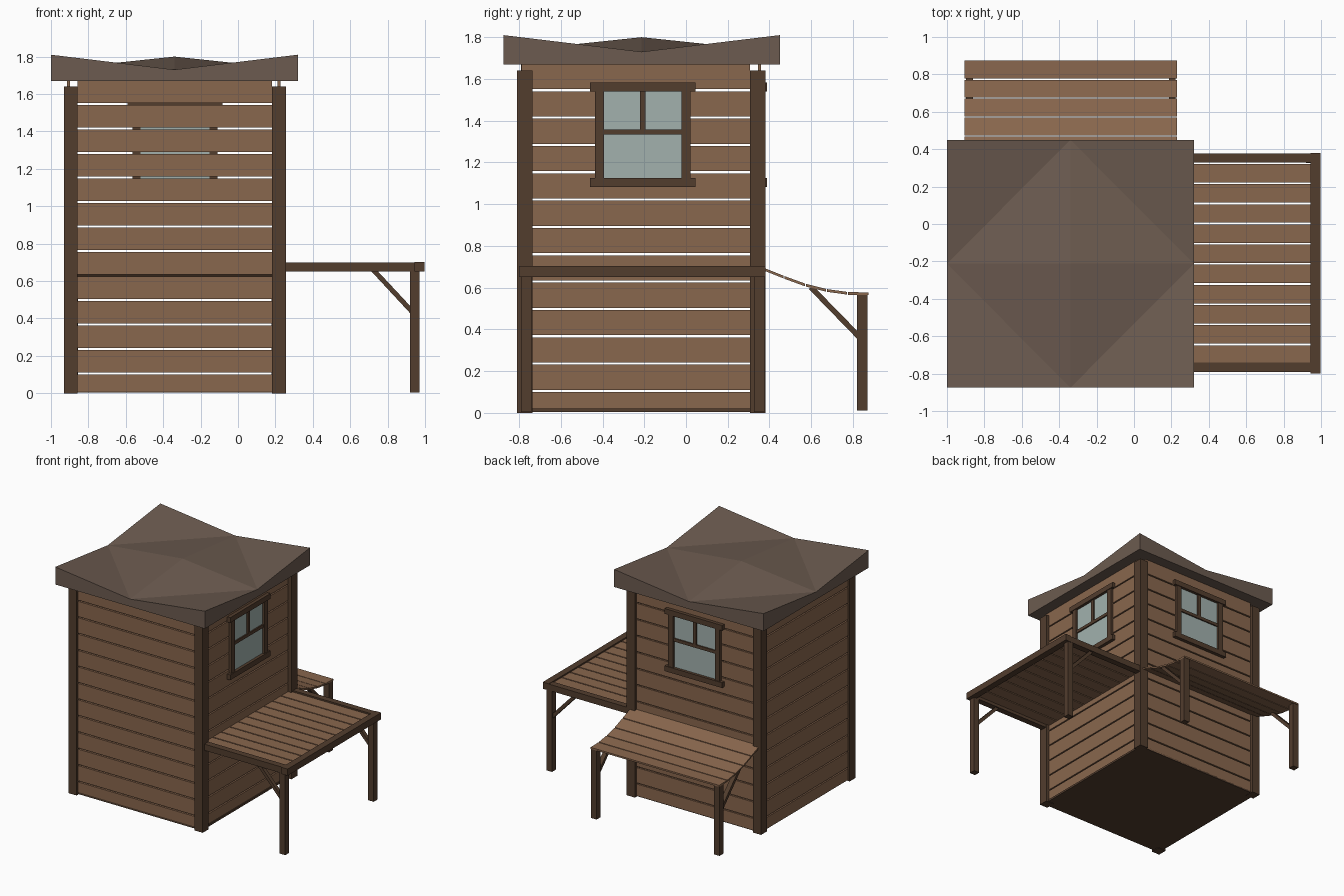
import bpy, bmesh
from mathutils import Matrix, Vector

if "Cube" in bpy.data.objects:
    bpy.data.objects.remove(bpy.data.objects["Cube"])


def material(name, rgb):
    m = bpy.data.materials.new(name)
    m.diffuse_color = (*rgb, 1)
    m.use_nodes = True
    m.node_tree.nodes["Principled BSDF"].inputs["Base Color"].default_value = m.diffuse_color
    return m


PLANK = material("plank_wood", (0.25, 0.135, 0.075))
DARK = material("dark_wood", (0.085, 0.047, 0.027))
ROOF = material("roof_cover", (0.15, 0.105, 0.08))
GLASS = material("window_glass", (0.36, 0.44, 0.42))


def make(name, bm, mat):
    bmesh.ops.recalc_face_normals(bm, faces=bm.faces)
    me = bpy.data.meshes.new(name)
    bm.to_mesh(me)
    bm.free()
    me.materials.append(mat)
    ob = bpy.data.objects.new(name, me)
    bpy.context.collection.objects.link(ob)
    return ob


def boxes(name, spans, mat):
    """One object from boxes given as (x0, x1, y0, y1, z0, z1)."""
    bm = bmesh.new()
    for x0, x1, y0, y1, z0, z1 in spans:
        m = (Matrix.Translation(((x0 + x1) / 2, (y0 + y1) / 2, (z0 + z1) / 2))
             @ Matrix.Diagonal((x1 - x0, y1 - y0, z1 - z0, 1)))
        bmesh.ops.create_cube(bm, size=1, matrix=m)
    return make(name, bm, mat)


def prism(name, profiles, offset, mat):
    """Extrude each closed 3D profile along offset."""
    bm = bmesh.new()
    for pts in profiles:
        f = bm.faces.new([bm.verts.new(p) for p in pts])
        ext = bmesh.ops.extrude_face_region(bm, geom=[f], use_keep_orig=True)
        bmesh.ops.translate(bm, vec=Vector(offset),
                            verts=[g for g in ext["geom"] if isinstance(g, bmesh.types.BMVert)])
    return make(name, bm, mat)


# corner posts
for side, x in (("left", -0.93), ("right", 0.183)):
    for end, y in (("front", -0.81), ("back", 0.307)):
        boxes(f"{end}_{side}_post", [(x, x + 0.073, y, y + 0.075, 0, 1.64)], DARK)

# wall planks with narrow open gaps
gaps = [0.105 + 0.131 * k for k in range(12)]
rows = list(zip([0.01] + [g + 0.005 for g in gaps], [g - 0.005 for g in gaps] + [1.67]))
walls = {"front_wall": (-0.858, 0.183, -0.79, -0.773), "back_wall": (-0.858, 0.183, 0.345, 0.36),
         "left_wall": (-0.915, -0.898, -0.788, 0.307), "right_wall": (0.21, 0.227, -0.788, 0.307)}
for name, w in walls.items():
    boxes(name, [(*w, a, b) for a, b in rows], PLANK)

# floor
boxes("floor", [(-0.91, 0.235, -0.79, 0.36, 0.004, 0.02)], DARK)

# roof: corners and centre raised, edge midpoints low, flat underside
bm = bmesh.new()
xs, ys = (-1, -0.34, 0.32), (-0.875, -0.2125, 0.45)
top, low = {}, {}
for i, x in enumerate(xs):
    for j, y in enumerate(ys):
        z = 1.73 if (i + j) % 2 else (1.80 if i == 1 else 1.81)
        top[i, j] = bm.verts.new((x, y, z))
        low[i, j] = bm.verts.new((x, y, 1.67))
for i in (0, 2):
    for j in (0, 2):
        bm.faces.new((top[i, j], top[1, j], top[i, 1]))
        bm.faces.new((top[1, 1], top[1, j], top[i, 1]))
        bm.faces.new((low[i, j], low[1, j], low[1, 1], low[i, 1]))
ring = [(0, 0), (1, 0), (2, 0), (2, 1), (2, 2), (1, 2), (0, 2), (0, 1)]
for a, b in zip(ring, ring[1:] + ring[:1]):
    bm.faces.new((low[a], low[b], top[b], top[a]))
make("roof", bm, ROOF)


# windows: u runs along the wall, d outward from it
def window(name, c, d, place):
    rails = [(c - 0.253, c + 0.253, d, d + 0.043, 1.54, 1.582),
             (c - 0.253, c + 0.253, d, d + 0.043, 1.083, 1.125)]
    stiles = [(c - 0.228, c - 0.185, d, d + 0.037, 1.083, 1.56),
              (c + 0.185, c + 0.228, d, d + 0.037, 1.083, 1.56)]
    bars = [(c - 0.19, c + 0.19, d, d + 0.03, 1.333, 1.358),
            (c - 0.014, c + 0.014, d, d + 0.03, 1.345, 1.55)]
    boxes(name + "_frame", [place(s) for s in rails + stiles + bars], DARK)
    boxes(name + "_glass", [place((c - 0.19, c + 0.19, d, d + 0.02, 1.12, 1.545))], GLASS)


window("back_window", -0.337, 0.345, lambda s: s)
window("right_window", -0.207, 0.211, lambda s: (s[2], s[3], s[0], s[1], s[4], s[5]))

# side table: frame, slats, legs and braces
boxes("table_frame", [(0.945, 0.998, -0.80, 0.38, 0.65, 0.703),
                      (0.255, 0.945, 0.328, 0.378, 0.65, 0.70),
                      (0.255, 0.945, -0.79, -0.74, 0.65, 0.70)], DARK)
boxes("table_slats", [(0.227, 0.947, -0.747 + 0.1077 * k, -0.747 + 0.1077 * k + 0.0985, 0.675, 0.692)
                      for k in range(10)], PLANK)
for end, y in (("front", -0.79), ("back", 0.325)):
    boxes(f"table_{end}_leg", [(0.92, 0.97, y, y + 0.05, 0.005, 0.655)], DARK)
    prism(f"table_{end}_brace",
          [[(0.71, y + 0.01, 0.655), (0.745, y + 0.01, 0.655),
            (0.925, y + 0.01, 0.462), (0.925, y + 0.01, 0.423)]], (0, 0.03, 0), DARK)

# sagging back shelf: boards following a curve
curve = [(0.365, 0.698), (0.473, 0.655), (0.575, 0.618), (0.676, 0.593), (0.777, 0.579), (0.875, 0.577)]
boards = []
for (y0, z0), (y1, z1) in zip(curve, curve[1:]):
    dz = (z1 - z0) / (y1 - y0) * 0.006
    y1, z1 = (y1, z1) if y1 > 0.87 else (y1 - 0.006, z1 - dz)
    boards.append([(-0.905, y0, z0), (-0.905, y1, z1), (-0.905, y1, z1 - 0.013), (-0.905, y0, z0 - 0.013)])
prism("back_shelf_boards", boards, (1.135, 0, 0), PLANK)
for side, x in (("left", -0.905), ("right", 0.18)):
    boxes(f"back_shelf_{side}_leg", [(x, x + 0.05, 0.82, 0.87, 0.012, 0.568)], DARK)
    prism(f"back_shelf_{side}_brace",
          [[(x + 0.007, 0.588, 0.594), (x + 0.007, 0.612, 0.606),
            (x + 0.007, 0.825, 0.388), (x + 0.007, 0.825, 0.35)]], (0.036, 0, 0), DARK)
